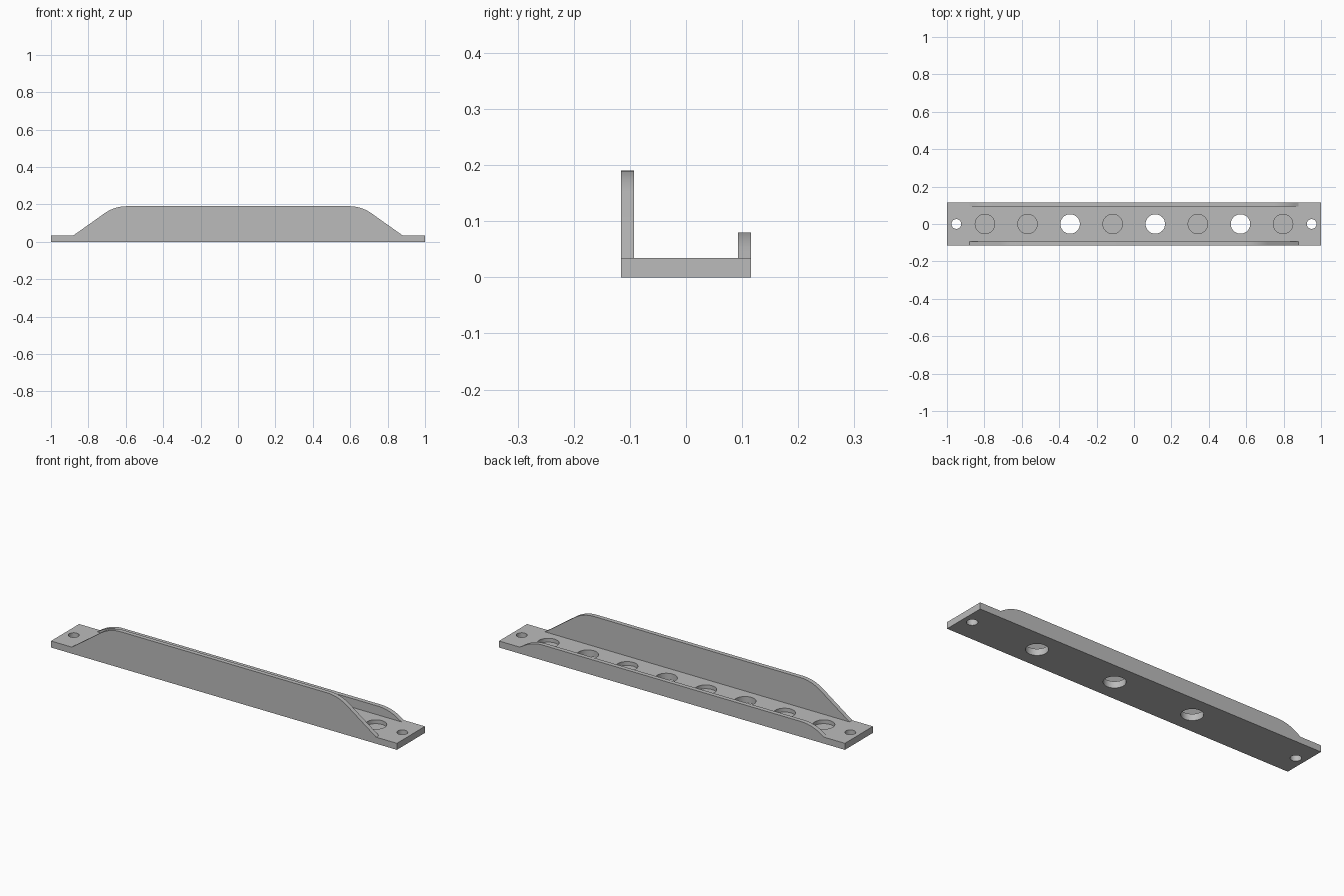
import bpy, bmesh, math
from mathutils import Matrix, Vector

cube = bpy.data.objects.get("Cube")
if cube:
    bpy.data.objects.remove(cube, do_unlink=True)

HALF_WIDTH = 0.116
BASE_TOP = 0.034
WALL = 0.023

grey = bpy.data.materials.new("light_grey")
grey.use_nodes = True
colour = (0.5, 0.5, 0.5, 1)
grey.diffuse_color = colour
grey.node_tree.nodes["Principled BSDF"].inputs["Base Color"].default_value = colour


def add_object(name, bm):
    bmesh.ops.recalc_face_normals(bm, faces=bm.faces)
    mesh = bpy.data.meshes.new(name)
    bm.to_mesh(mesh)
    bm.free()
    mesh.materials.append(grey)
    ob = bpy.data.objects.new(name, mesh)
    bpy.context.collection.objects.link(ob)
    return ob


def smooth(ob):
    bpy.ops.object.select_all(action='DESELECT')
    ob.select_set(True)
    bpy.context.view_layer.objects.active = ob
    bpy.ops.object.shade_smooth_by_angle(angle=math.radians(30))


def add_wall(name, y, foot, corner, flat, height, steps=12):
    """Upright wall: sloped ends blend through a curve into a level top."""
    # Curve starts on the slope, as far from the corner as the flat end is
    slope = Vector((foot - corner, BASE_TOP - height)).normalized()
    peak = Vector((corner, height))
    start = peak + slope * (corner - flat)
    end = Vector((flat, height))
    half = [Vector((foot, BASE_TOP))]
    for i in range(steps + 1):
        t = i / steps
        half.append(start * (1 - t) ** 2 + peak * (2 * t * (1 - t)) + end * t * t)
    outline = half + [Vector((-p.x, p.y)) for p in reversed(half)]
    bm = bmesh.new()
    face = bm.faces.new([bm.verts.new((p.x, y, p.y)) for p in outline])
    extruded = bmesh.ops.extrude_face_region(bm, geom=[face])["geom"]
    verts = [g for g in extruded if isinstance(g, bmesh.types.BMVert)]
    bmesh.ops.translate(bm, verts=verts, vec=(0, WALL, 0))
    smooth(add_object(name, bm))


# Base plate
bm = bmesh.new()
bmesh.ops.create_cube(bm, size=1, matrix=Matrix.Translation((0, 0, BASE_TOP / 2))
                      @ Matrix.Diagonal((2, 2 * HALF_WIDTH, BASE_TOP, 1)))
base = add_object("base_plate", bm)

# Screw holes, through holes and shallow round pockets
bm = bmesh.new()


def drill(x, radius, bottom):
    top = 0.1
    bmesh.ops.create_cone(bm, cap_ends=True, segments=48, radius1=radius, radius2=radius,
                          depth=top - bottom,
                          matrix=Matrix.Translation((x, 0, (top + bottom) / 2)))


for side in (-1, 1):
    drill(side * 0.95, 0.026, -0.05)
for i in range(8):
    through = i in (2, 4, 6)
    drill(-0.797 + i * 0.2277, 0.052, -0.05 if through else 0.014)
cutter = add_object("hole_cutter", bm)
cutter.hide_render = True

cut = base.modifiers.new("holes", 'BOOLEAN')
cut.operation = 'DIFFERENCE'
cut.solver = 'EXACT'
cut.object = cutter
bpy.context.view_layer.objects.active = base
bpy.ops.object.modifier_apply(modifier=cut.name)
bpy.data.objects.remove(cutter, do_unlink=True)
smooth(base)

# Tall front wall and low back wall
add_wall("front_wall", -HALF_WIDTH, foot=0.88, corner=0.66, flat=0.595, height=0.19)
add_wall("back_wall", HALF_WIDTH - WALL, foot=0.88, corner=0.805, flat=0.745, height=0.08)
